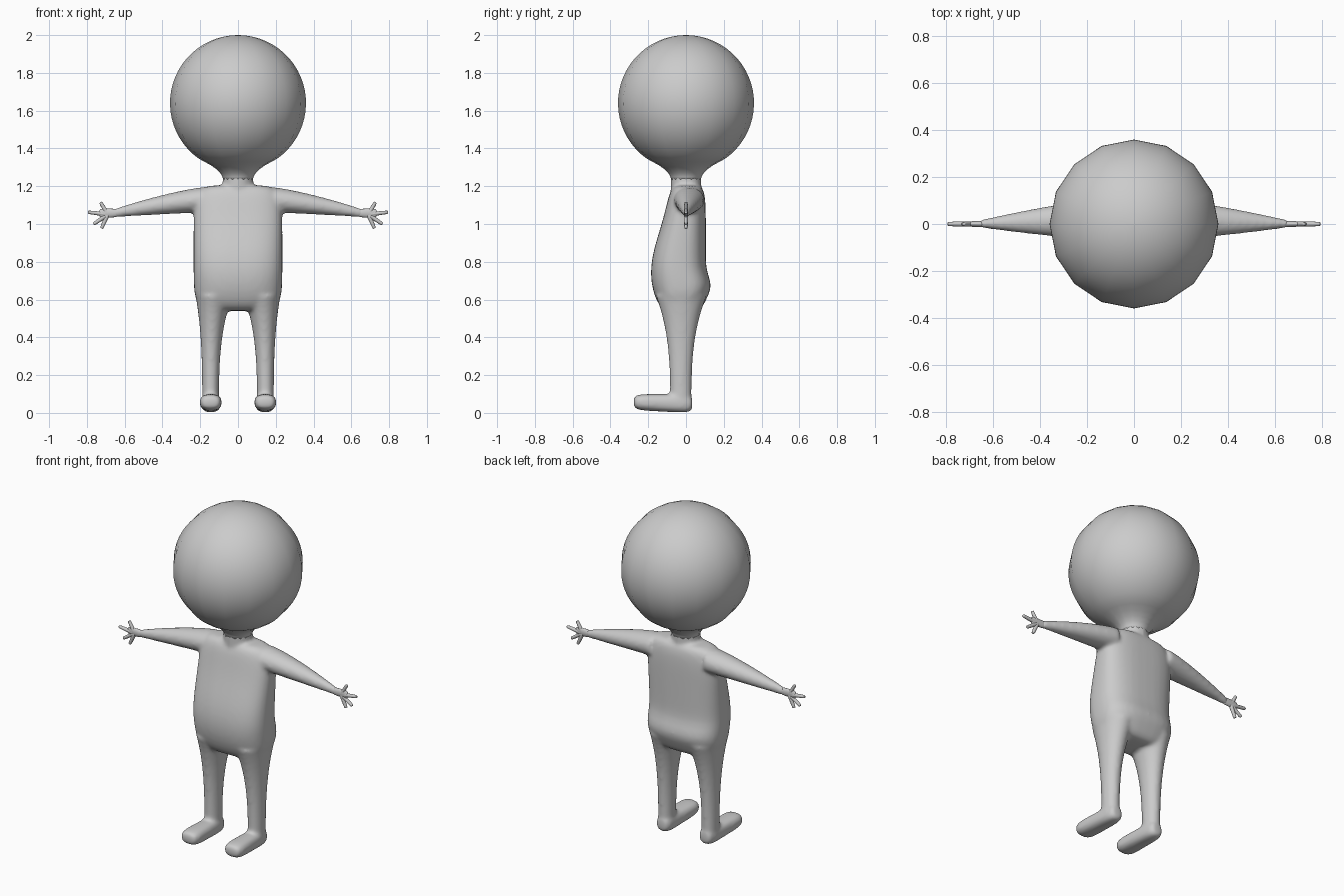
import bpy
import bmesh
import math
from mathutils import Matrix, Vector

old_cube = bpy.data.objects.get("Cube")
if old_cube:
    bpy.data.objects.remove(old_cube, do_unlink=True)

GREY = (0.6, 0.6, 0.6, 1)
grey = bpy.data.materials.new("plain grey")
grey.use_nodes = True
grey.diffuse_color = GREY
grey.node_tree.nodes["Principled BSDF"].inputs["Base Color"].default_value = GREY


def signed_power(value, exponent):
    return math.copysign(abs(value) ** exponent, value)


def mix(start, end, amount):
    return start + (end - start) * amount


def rounding(s, power):
    """Scale of a ring at s, from -1 to 1 along a part with rounded ends."""
    return max(1 - abs(s) ** power, 0.0001) ** (1 / power)


def resize(ring, scale):
    """Shrink a ring (position, a_min, a_max, b_min, b_max) about its centre."""
    position, a_min, a_max, b_min, b_max = ring
    a_mid, b_mid = (a_min + a_max) / 2, (b_min + b_max) / 2
    return (position,
            mix(a_mid, a_min, scale), mix(a_mid, a_max, scale),
            mix(b_mid, b_min, scale), mix(b_mid, b_max, scale))


def blend(first, last, ease=1, round_power=None, steps=20):
    """Rings running from first to last, optionally with rounded ends."""
    rings = []
    for i in range(steps + 1):
        s = -math.cos(math.pi * i / steps)
        t = (s + 1) / 2
        sizes = [mix(a, b, t ** ease) for a, b in zip(first[1:], last[1:])]
        ring = (mix(first[0], last[0], t), *sizes)
        if round_power:
            ring = resize(ring, rounding(s, round_power))
        rings.append(ring)
    return rings


def loft(bm, axis, rings, squareness=2, sides=24, mirror=False):
    """Skin the rings along an axis, close both ends, return the vertices."""
    loops = []
    for position, a_min, a_max, b_min, b_max in rings:
        loop = []
        for i in range(sides):
            angle = math.tau * i / sides
            across = signed_power(math.cos(angle), 2 / squareness)
            along = signed_power(math.sin(angle), 2 / squareness)
            a = mix(a_min, a_max, (across + 1) / 2)
            b = mix(b_min, b_max, (along + 1) / 2)
            places = {"x": (position, a, b), "y": (a, position, b), "z": (a, b, position)}
            point = Vector(places[axis])
            if mirror:
                point.x = -point.x
            loop.append(bm.verts.new(point))
        loops.append(loop)
    for low, high in zip(loops, loops[1:]):
        for i in range(sides):
            bm.faces.new((low[i - 1], low[i], high[i], high[i - 1]))
    bm.faces.new(loops[0])
    bm.faces.new(loops[-1])
    return [vert for loop in loops for vert in loop]


def finish(bm, name):
    bmesh.ops.recalc_face_normals(bm, faces=bm.faces)
    for face in bm.faces:
        face.smooth = True
    mesh = bpy.data.meshes.new(name)
    bm.to_mesh(mesh)
    bm.free()
    mesh.materials.append(grey)
    obj = bpy.data.objects.new(name, mesh)
    bpy.context.collection.objects.link(obj)
    return obj


def bulge(z, centre, spread):
    return math.exp(-((z - centre) / spread) ** 2)


# Torso: rounded box with a belly in front and a seat behind
torso_rings = []
for ring in blend((0.54, -0.235, 0.235, 0, 0), (1.205, -0.235, 0.235, 0, 0), steps=30):
    z, left, right = ring[:3]
    front = -0.08 - 0.105 * bulge(z, 0.74, 0.3)
    back = 0.105 + 0.027 * bulge(z, 0.67, 0.07)
    s = (z - 0.8725) / 0.3325
    torso_rings.append(resize((z, left, right, front, back), rounding(s, 6)))

# Limbs: each runs between two end rings
neck_rings = blend((1.1, -0.08, 0.08, -0.08, 0.08), (1.27, -0.08, 0.08, -0.08, 0.08))
leg_rings = blend((0.03, 0.1, 0.19, -0.085, 0.03), (0.62, 0.03, 0.225, -0.16, 0.11), ease=3)
foot_rings = blend((0.034, 0.095, 0.19, -0.002, 0.1), (-0.277, 0.083, 0.207, 0.015, 0.1),
                   round_power=5)
arm_rings = blend((0.18, -0.065, 0.1, 1.06, 1.195), (0.66, -0.015, 0.016, 1.035, 1.08),
                  ease=1.3)

bm = bmesh.new()
loft(bm, "z", torso_rings, squareness=2.7, sides=40)
loft(bm, "z", neck_rings)
for flip in (False, True):
    loft(bm, "z", leg_rings, mirror=flip)
    loft(bm, "y", foot_rings, squareness=2.6, mirror=flip)
    loft(bm, "x", arm_rings, mirror=flip)
body = finish(bm, "body")

# Melt the body parts into one soft skin
fuse = body.modifiers.new("fuse", "REMESH")
fuse.mode = "VOXEL"
fuse.voxel_size = 0.01
fuse.use_smooth_shade = True
soften = body.modifiers.new("soften", "SMOOTH")
soften.factor = 0.5
soften.iterations = 10

# Ball head with a curved flare into the neck
HEAD_RADIUS, HEAD_HEIGHT = 0.36, 1.64
profile = []
for i in range(6):
    rise = 0.02 * i
    profile.append((0.078 + 10 * rise ** 2, 1.23 + rise))
for i in range(25):
    angle = math.radians(mix(-55, 89, i / 24))
    profile.append((HEAD_RADIUS * math.cos(angle), HEAD_HEIGHT + HEAD_RADIUS * math.sin(angle)))
bm = bmesh.new()
loft(bm, "z", [(z, -r, r, -r, r) for r, z in profile], sides=16)
finish(bm, "head")

# Hands: flat palm with four spread fingers, given as angle and reach
FINGERS = [(60, 0.075), (7, 0.105), (-34, 0.09), (-66, 0.08)]
bm = bmesh.new()
palm_rings = blend((0.63, -0.014, 0.014, 1.037, 1.08), (0.735, -0.01, 0.01, 1.03, 1.083),
                   round_power=4)
loft(bm, "x", palm_rings, sides=16)
for angle, reach in FINGERS:
    rings = blend((0, -0.012, 0.012, -0.012, 0.012), (reach, -0.009, 0.009, -0.009, 0.009),
                  round_power=8)
    finger = loft(bm, "x", rings, sides=12)
    turn = Matrix.Rotation(math.radians(-angle), 4, "Y")
    knuckle = Matrix.Translation((0.69, 0, 1.05))
    bmesh.ops.transform(bm, matrix=knuckle @ turn, verts=finger)
hands = finish(bm, "hands")
hands.modifiers.new("left_and_right", "MIRROR")
